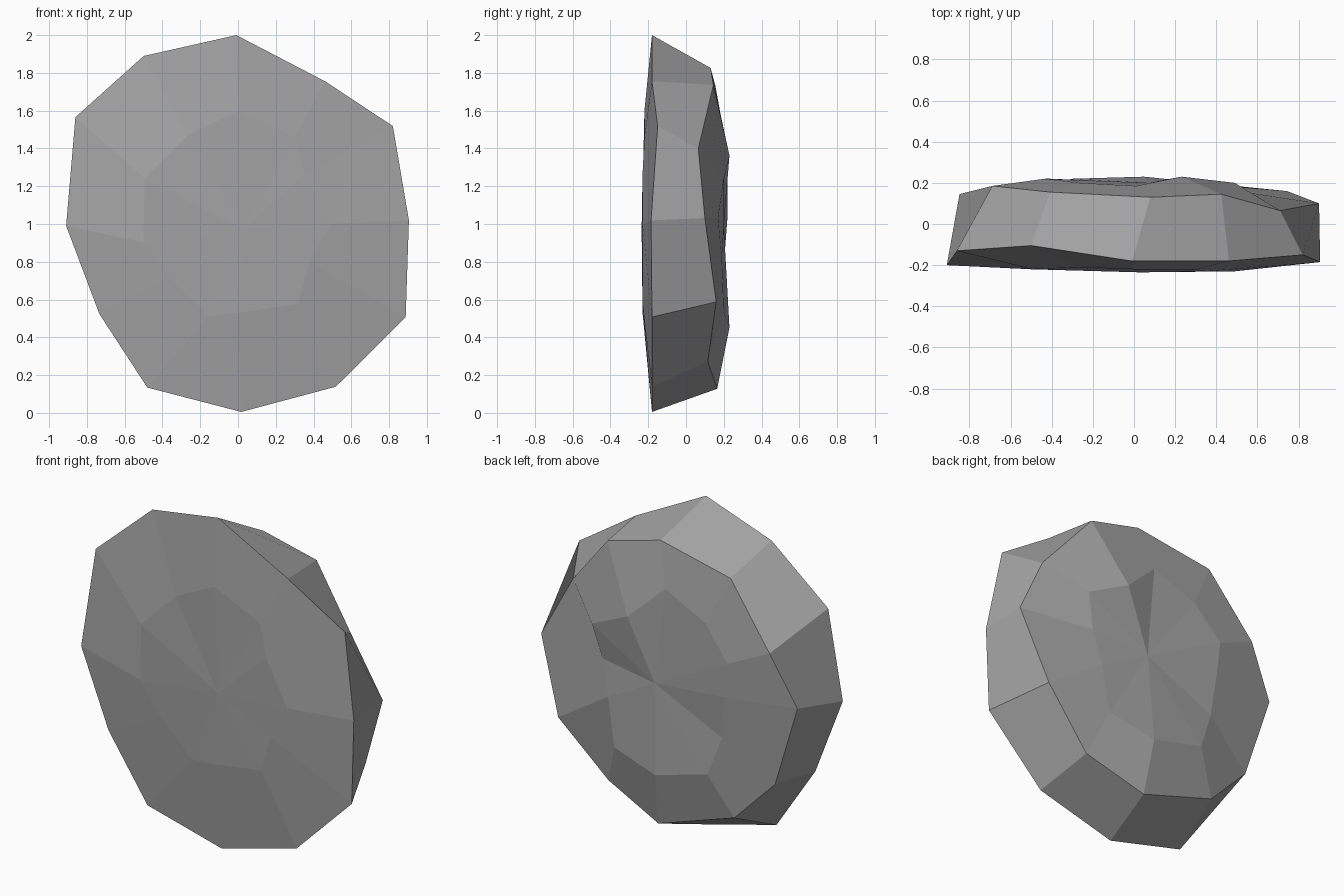
import bpy
import bmesh
from math import sin, cos, radians

cube = bpy.data.objects.get("Cube")
if cube:
    bpy.data.objects.remove(cube, do_unlink=True)

SIDES = 12
STEP = 360 / SIDES


def make_material(name, color):
    mat = bpy.data.materials.new(name)
    mat.use_nodes = True
    mat.diffuse_color = color
    mat.node_tree.nodes["Principled BSDF"].inputs["Base Color"].default_value = color
    return mat


def add_ring(bm, radii, depths, twists):
    """Irregular ring around the y axis; sizes in hundredths, twists in degrees."""
    ring = []
    for i, (radius, depth, twist) in enumerate(zip(radii, depths, twists)):
        angle = radians(i * STEP + twist)
        r = radius / 100
        ring.append(bm.verts.new((r * sin(angle), depth / 100, 1 + r * cos(angle))))
    return ring


def bridge(bm, first, second):
    for i in range(SIDES):
        j = (i + 1) % SIDES
        bm.faces.new((first[i], first[j], second[j], second[i]))


def cap(bm, ring, center):
    tip = bm.verts.new(center)
    for i in range(SIDES):
        bm.faces.new((ring[i], ring[(i + 1) % SIDES], tip))


bm = bmesh.new()

# Front face: chipped inner ring and wide outer rim
front_inner = add_ring(
    bm,
    radii=(60, 55, 44, 49, 43, 53, 47, 51, 46, 51, 55, 54),
    depths=(-22, -22, -23, -23, -23, -23, -23, -22, -22, -22, -22, -21),
    twists=(0, 3, -7, 0, -2, -7, 0, -12, -8, -11, -4, 0))
front_rim = add_ring(
    bm,
    radii=(100, 88.5, 97, 90.5, 101.5, 100.5, 99.5, 99, 87.5, 91, 103, 102),
    depths=(-18, -18, -15, -18.5, -18, -18, -18, -18, -19, -20, -13, -10.5),
    twists=(-.5, 1.4, -2.3, -1.2, -1, -1, -1, -1, -3, -.6, 3.3, 0.7))

# Back face: smaller rim and uneven inner ring
back_rim = add_ring(
    bm,
    radii=(83, 85, 81.5, 90, 85, 85, 87.5, 83, 82, 85, 78, 84),
    depths=(13, 14.5, 6.5, 10, 16, 11.5, 16.5, 15, 13, 14.5, 18.5, 15.5),
    twists=(5.5, 0, 0.6, -2, -1, -1, -4.5, 1, -3, 4, -2, 1))
back_inner = add_ring(
    bm,
    radii=(57, 43, 54.5, 44, 43, 58, 55, 54.5, 44, 41, 50, 52),
    depths=(18.5, 23, 20, 17, 19, 20, 23, 22, 20, 22, 22, 20),
    twists=(1, 2.6, 4, -4, -5, -6, -5, 3, 0, 5.6, 0, -1))

cap(bm, front_inner, (0.03, -0.235, 0.97))
bridge(bm, front_inner, front_rim)
bridge(bm, front_rim, back_rim)
bridge(bm, back_rim, back_inner)
cap(bm, back_inner, (0.07, 0.20, 0.99))
bmesh.ops.recalc_face_normals(bm, faces=bm.faces)

# Flat-shaded stone slab
mesh = bpy.data.meshes.new("stone_slab")
bm.to_mesh(mesh)
bm.free()
mesh.materials.append(make_material("stone grey", (0.36, 0.36, 0.36, 1)))
slab = bpy.data.objects.new("stone_slab", mesh)
bpy.context.collection.objects.link(slab)
